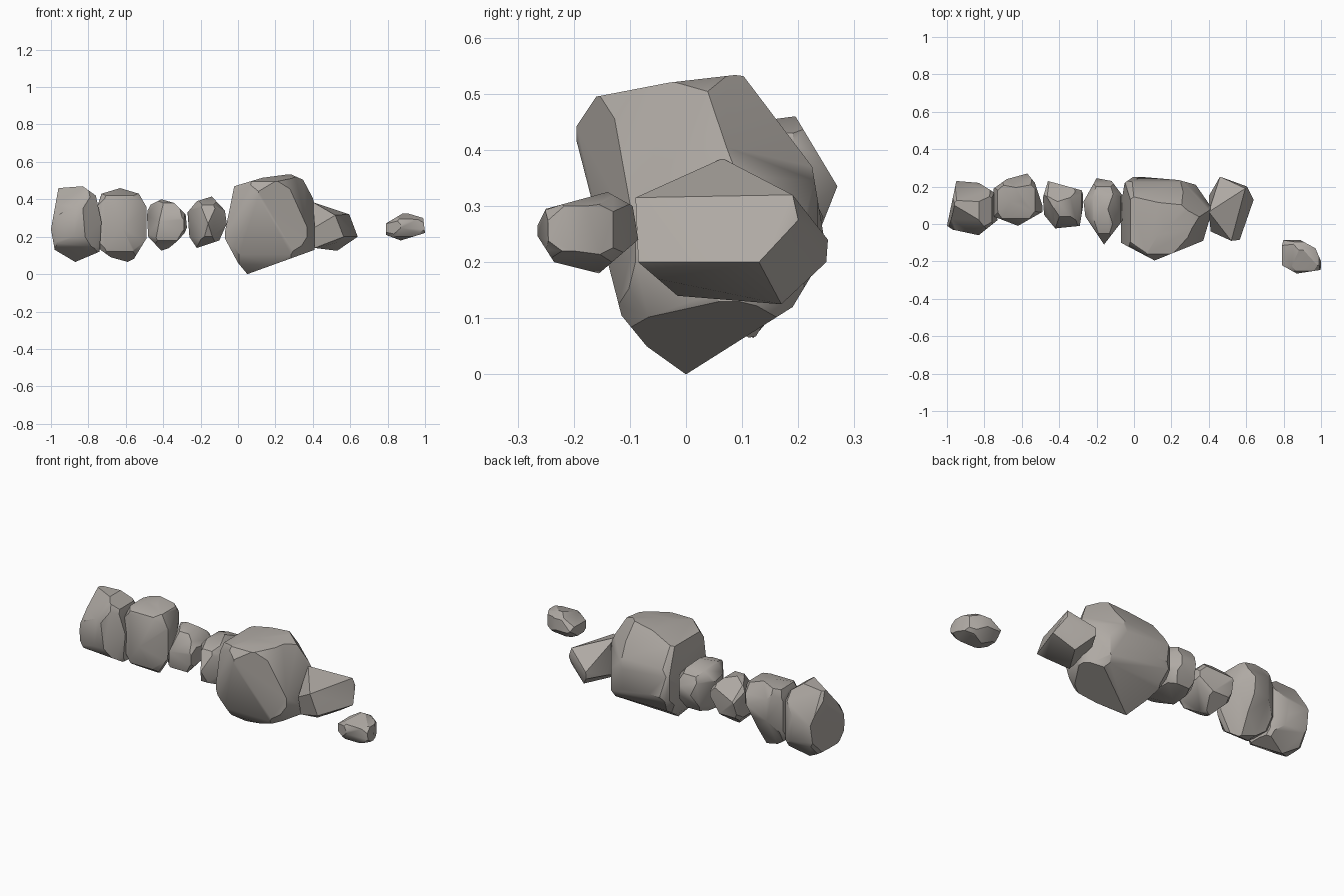
import bpy, bmesh
from math import radians
from mathutils import Vector
from itertools import product

if "Cube" in bpy.data.objects:
    bpy.data.objects.remove(bpy.data.objects["Cube"])

STONE = bpy.data.materials.new("warm_grey_stone")
STONE.diffuse_color = (0.43, 0.40, 0.37, 1)
STONE.use_nodes = True
STONE.node_tree.nodes["Principled BSDF"].inputs["Base Color"].default_value = STONE.diffuse_color


def chop(bm, point, normal):
    """Slice off everything beyond a plane and cap the cut."""
    bmesh.ops.bisect_plane(bm, geom=bm.verts[:] + bm.edges[:] + bm.faces[:], dist=1e-5,
                           plane_co=point, plane_no=normal, clear_outer=True)
    rim = [e for e in bm.edges if e.is_boundary]
    if rim:
        bmesh.ops.holes_fill(bm, edges=rim, sides=0)


def chop_outline(bm, outline, a, b):
    """Trim to a convex outline drawn on axes a and b."""
    mid = sum((Vector(p) for p in outline), Vector((0, 0))) / len(outline)
    for p, q in zip(outline, outline[1:] + outline[:1]):
        n2 = Vector((q[1] - p[1], p[0] - q[0]))
        if n2.dot(mid - Vector(p)) > 0:
            n2 = -n2
        co, no = Vector((0, 0, 0)), Vector((0, 0, 0))
        co[a], co[b], no[a], no[b] = p[0], p[1], n2[0], n2[1]
        chop(bm, co, no.normalized())


def finish(name, bm):
    """Tidy to a clean closed convex stone and shade it."""
    bmesh.ops.remove_doubles(bm, verts=bm.verts[:], dist=0.004)
    hull = bmesh.ops.convex_hull(bm, input=bm.verts[:])
    junk = {g for g in hull["geom_interior"] + hull["geom_unused"]
            if isinstance(g, bmesh.types.BMVert)}
    bmesh.ops.delete(bm, geom=list(junk), context="VERTS")
    bmesh.ops.dissolve_limit(bm, angle_limit=radians(3), verts=bm.verts[:], edges=bm.edges[:])
    bmesh.ops.recalc_face_normals(bm, faces=bm.faces[:])
    me = bpy.data.meshes.new(name)
    bm.to_mesh(me)
    bm.free()
    me.materials.append(STONE)
    ob = bpy.data.objects.new(name, me)
    bpy.context.collection.objects.link(ob)
    bpy.ops.object.select_all(action="DESELECT")
    ob.select_set(True)
    bpy.context.view_layer.objects.active = ob
    bpy.ops.object.shade_smooth_by_angle(angle=radians(35))


def rock(name, front, top, side, cuts=(), chip=0.88):
    bm = bmesh.new()
    bmesh.ops.create_cube(bm, size=4)
    chop_outline(bm, front, 0, 2)
    chop_outline(bm, top, 0, 1)
    chop_outline(bm, side, 1, 2)
    # large broken faces
    for point, normal in cuts:
        chop(bm, Vector(point), Vector(normal).normalized())
    # chip the eight corners
    lo = Vector([min(v.co[i] for v in bm.verts) for i in range(3)])
    hi = Vector([max(v.co[i] for v in bm.verts) for i in range(3)])
    mid, size = (lo + hi) / 2, hi - lo
    for signs in product((-1, 1), repeat=3):
        n = Vector([s / d for s, d in zip(signs, size)]).normalized()
        reach = max((v.co - mid).dot(n) for v in bm.verts)
        chop(bm, mid + n * reach * chip, n)
    finish(name, bm)


# row of stones, left to right: front (x, z), top (x, y), side (y, z) outlines
rock("end_stone",
     [(-1, .24), (-.96, .46), (-.83, .47), (-.76, .42), (-.73, .28), (-.74, .12), (-.87, .065), (-.98, .13)],
     [(-.95, .23), (-.83, .22), (-.75, .17), (-.73, .02), (-.83, -.06), (-.97, -.03), (-1, -.01)],
     [(-.05, .2), (-.06, .35), (0, .47), (.12, .47), (.23, .3), (.21, .17), (.12, .065), (0, .1)],
     cuts=[((-.96, .1, .46), (-.44, -.66, .61)), ((-.87, .12, .065), (-.05, -.52, -.85))], chip=0.94)

rock("tall_stone",
     [(-.76, .34), (-.73, .43), (-.63, .46), (-.53, .43), (-.49, .36), (-.49, .19), (-.57, .06), (-.68, .09), (-.75, .14)],
     [(-.75, .19), (-.68, .24), (-.57, .27), (-.53, .22), (-.48, .07), (-.62, -.01), (-.75, .04)],
     [(-.01, .25), (.03, .42), (.12, .45), (.195, .46), (.27, .335), (.24, .26), (.12, .06), (.03, .12)],
     cuts=[((-.58, .11, .06), (.62, .67, -.41))], chip=0.92)

rock("small_stone",
     [(-.49, .36), (-.41, .4), (-.34, .38), (-.28, .32), (-.27, .22), (-.31, .16), (-.41, .125), (-.48, .2)],
     [(-.5, .1), (-.46, .23), (-.28, .18), (-.265, .14), (-.29, -.01), (-.42, -.025), (-.49, .06)],
     [(-.025, .28), (.04, .38), (.12, .4), (.23, .3), (.2, .2), (.1, .125), (0, .18)],
     cuts=[((-.41, .05, .4), (-.85, -.4, .33)), ((-.28, .09, .24), (.73, .12, -.67))], chip=0.92)

rock("narrow_stone",
     [(-.27, .33), (-.22, .39), (-.14, .415), (-.07, .34), (-.06, .27), (-.1, .18), (-.22, .14), (-.26, .2)],
     [(-.2, .245), (-.12, .23), (-.06, .15), (-.06, .02), (-.16, -.11), (-.26, .04), (-.27, .12)],
     [(-.11, .27), (-.05, .37), (.08, .415), (.2, .37), (.245, .28), (.18, .17), (.05, .14), (-.08, .2)])

rock("large_boulder",
     [(-.075, .2), (-.02, .47), (.13, .515), (.28, .535), (.38, .49), (.41, .37), (.41, .13), (.05, 0), (0, .06)],
     [(0, .255), (.24, .235), (.33, .21), (.42, .08), (.37, -.09), (.11, -.195), (-.07, -.1), (-.07, .1), (-.05, .22)],
     [(-.2, .435), (-.16, .495), (-.03, .52), (.1, .535), (.225, .37), (.25, .22), (.19, .12), (0, 0), (-.07, .05), (-.115, .105)],
     cuts=[((.38, .04, .49), (.6, .69, .41)), ((.37, -.09, .25), (.85, -.45, .3)),
           ((.37, -.09, .2), (.8, -.4, -.4))], chip=0.94)

# wedge with a sloping end face: hull of its few corners
bm = bmesh.new()
for corner in [(.52, -.09, .315), (.595, .19, .32), (.605, .2, .275), (.64, .13, .2),
               (.565, -.085, .2), (.54, -.05, .17), (.53, .17, .125), (.41, -.015, .14),
               (.46, .253, .24), (.46, .25, .2), (.4, .065, .385), (.41, -.04, .25), (.4, .15, .2)]:
    bm.verts.new(corner)
finish("wedge_stone", bm)

rock("loose_pebble",
     [(.79, .27), (.89, .33), (.99, .3), (1, .22), (.87, .18), (.79, .21)],
     [(.79, -.12), (.8, -.08), (.87, -.075), (.97, -.13), (1, -.2), (1, -.245), (.87, -.265), (.79, -.22)],
     [(-.27, .255), (-.25, .295), (-.14, .325), (-.095, .3), (-.085, .24), (-.155, .18), (-.235, .2)])
